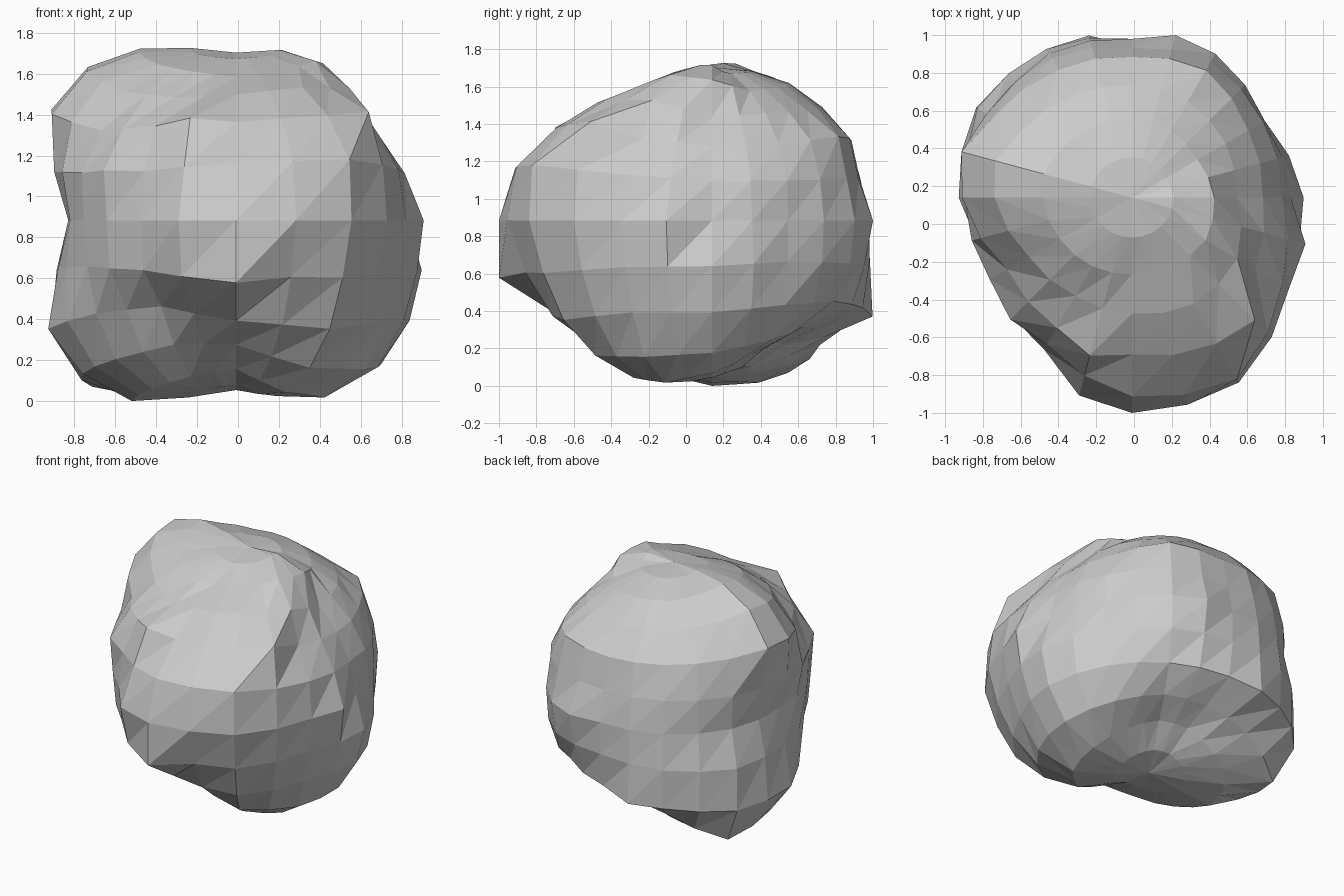
import bpy, bmesh
from math import radians, sin, cos
from mathutils import Vector

if "Cube" in bpy.data.objects:
    bpy.data.objects.remove(bpy.data.objects["Cube"])

# Boulder: a 24-segment globe whose radius is sculpted by a coarse radius map
SEG = 24
CENTRE = Vector((-0.01, 0.14, 0.89))
TOP, BOTTOM = 0.82, 0.83

# radius per latitude, sampled every 30 degrees counter-clockwise from +x
RADII = {
    60:  (.87, .80, .82, .84, .86, .92, .95, .88, .84, .81, .84, .90),
    45:  (.78, .81, .83, .84, .88, .97, 1.03, .89, .85, .87, .92, .91),
    30:  (.80, .82, .90, .86, .90, .98, 1.04, .88, .92, .96, 1.03, .87),
    15:  (.82, .83, .86, .82, .88, .92, .92, .90, .93, 1.09, 1.15, .95),
    0:   (.84, .81, .88, .84, .88, .87, .82, .86, .93, 1.14, 1.13, .96),
    -15: (.94, .84, .88, .87, .94, .98, .90, .87, .94, 1.18, 1.08, .96),
    -30: (.98, .90, .86, .93, 1.04, 1.10, 1.06, .91, .84, .98, 1.06, .98),
    -45: (1.0, .90, .80, .82, .94, 1.15, 1.06, .96, .86, .86, 1.02, 1.03),
    -60: (.94, .83, .75, .77, .90, 1.0, 1.02, .95, .88, .84, .97, 1.0),
}
# sharp single-corner ridges (longitude, latitude): extra radius
RIDGES = {(165, 30): .07, (165, 45): .06, (165, 60): .035,
          (255, 0): .05, (255, 30): .06, (105, -30): .04,
          (315, 30): .11, (345, 0): .05, (285, -15): -.06,
          (75, 0): .03, (225, 15): .03, (345, 75): .02, (0, 75): .025}


def radius(lon, lat):
    extra = RIDGES.get((lon, lat), 0)
    if abs(lat) == 75:
        pole = TOP if lat > 0 else BOTTOM
        return pole * .65 + radius(lon, 60 if lat > 0 else -60) * .35 + extra
    row = RADII[lat]
    k, f = divmod(lon / 30, 1)
    k = int(k)
    return row[k % 12] * (1 - f) + row[(k + 1) % 12] * f + extra


def point(lon, lat):
    a, b = radians(lon), radians(lat)
    return CENTRE + radius(lon, lat) * Vector((cos(b) * cos(a), cos(b) * sin(a), sin(b)))


bm = bmesh.new()
rings = [[bm.verts.new(point(i * 15, lat)) for i in range(SEG)]
         for lat in range(-75, 76, 15)]
south = bm.verts.new(CENTRE - Vector((0, 0, BOTTOM)))
north = bm.verts.new(CENTRE + Vector((0, 0, TOP)))

# triangulated facets
for i in range(SEG):
    n = (i + 1) % SEG
    for lo, up in zip(rings, rings[1:]):
        bm.faces.new((lo[i], lo[n], up[n]))
        bm.faces.new((lo[i], up[n], up[i]))
    bm.faces.new((south, rings[0][n], rings[0][i]))
    bm.faces.new((north, rings[-1][i], rings[-1][n]))

# rest on the ground
low = min(v.co.z for v in bm.verts)
bmesh.ops.translate(bm, verts=bm.verts, vec=(0, 0, -low))

mesh = bpy.data.meshes.new("boulder")
bm.to_mesh(mesh)
bm.free()
bpy.context.collection.objects.link(bpy.data.objects.new("boulder", mesh))
